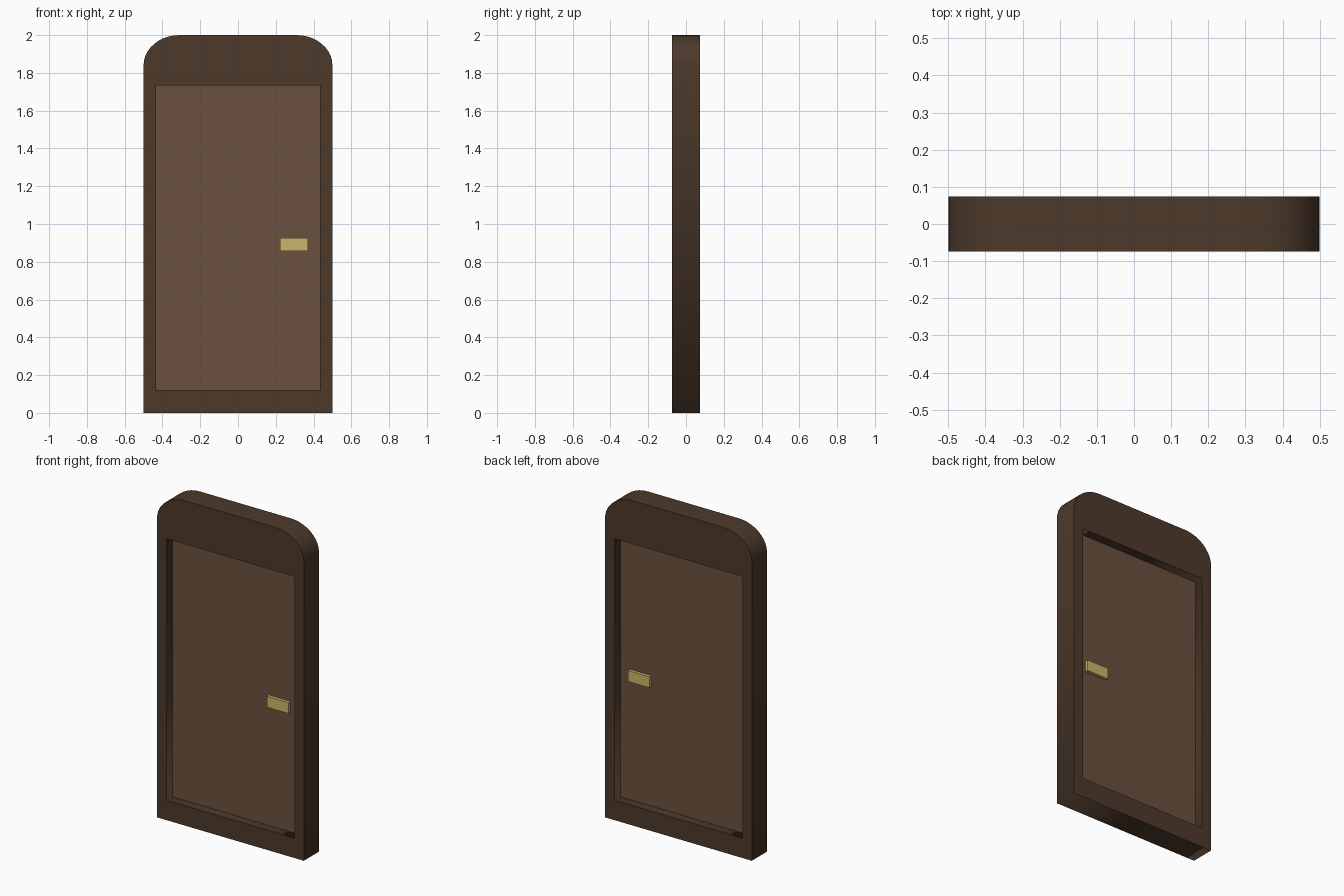
import bpy, math
from mathutils import Matrix

if "Cube" in bpy.data.objects:
    bpy.data.objects.remove(bpy.data.objects["Cube"])

W, H, D = 0.5, 2.0, 0.074          # half width, height, half depth
OX, OZ0, OZ1 = 0.435, 0.122, 1.732  # opening


def paint(ob, name, rgb):
    m = bpy.data.materials.new(name)
    m.diffuse_color = (*rgb, 1)
    m.use_nodes = True
    m.node_tree.nodes["Principled BSDF"].inputs["Base Color"].default_value = m.diffuse_color
    ob.data.materials.append(m)


def box(name, x0, x1, y0, y1, z0, z1):
    bpy.ops.mesh.primitive_cube_add(size=1, location=((x0 + x1) / 2, (y0 + y1) / 2, (z0 + z1) / 2))
    ob = bpy.context.object
    ob.name = name
    ob.scale = (x1 - x0, y1 - y0, z1 - z0)
    bpy.ops.object.transform_apply(location=False, rotation=False, scale=True)
    return ob


# Frame: rounded outline with a rectangular opening, extruded
rx, rz, n = 0.19, 0.16, 10
arc = [(W - rx + rx * math.cos(a), H - rz + rz * math.sin(a))
       for a in (math.pi / 2 * i / n for i in range(n + 1))]
outer = [(-W, 0), (W, 0)] + arc + [(-x, z) for x, z in reversed(arc)]
inner = [(-OX, OZ0), (-OX, OZ1), (OX, OZ1), (OX, OZ0)]

cu = bpy.data.curves.new("door_frame", 'CURVE')
cu.dimensions = '2D'
cu.fill_mode = 'BOTH'
cu.extrude = D
for pts in (outer, inner):
    s = cu.splines.new('POLY')
    s.points.add(len(pts) - 1)
    for p, (x, z) in zip(s.points, pts):
        p.co = (x, z, 0, 1)
    s.use_cyclic_u = True
frame = bpy.data.objects.new("door_frame", cu)
bpy.context.collection.objects.link(frame)
bpy.context.view_layer.objects.active = frame
frame.select_set(True)
bpy.ops.object.convert(target='MESH')
frame = bpy.context.object
frame.name = "door_frame"
frame.data.transform(Matrix.Rotation(math.pi / 2, 4, 'X'))
paint(frame, "dark_wood", (0.075, 0.042, 0.024))

# Recessed door panel
panel = box("door_panel", -OX, OX, -0.018, 0.018, OZ0, OZ1)
paint(panel, "brown_wood", (0.147, 0.08, 0.048))

# Handle, showing on both faces
handle = box("door_handle", 0.222, 0.37, -0.037, 0.037, 0.857, 0.925)
paint(handle, "brass", (0.6, 0.47, 0.15))
